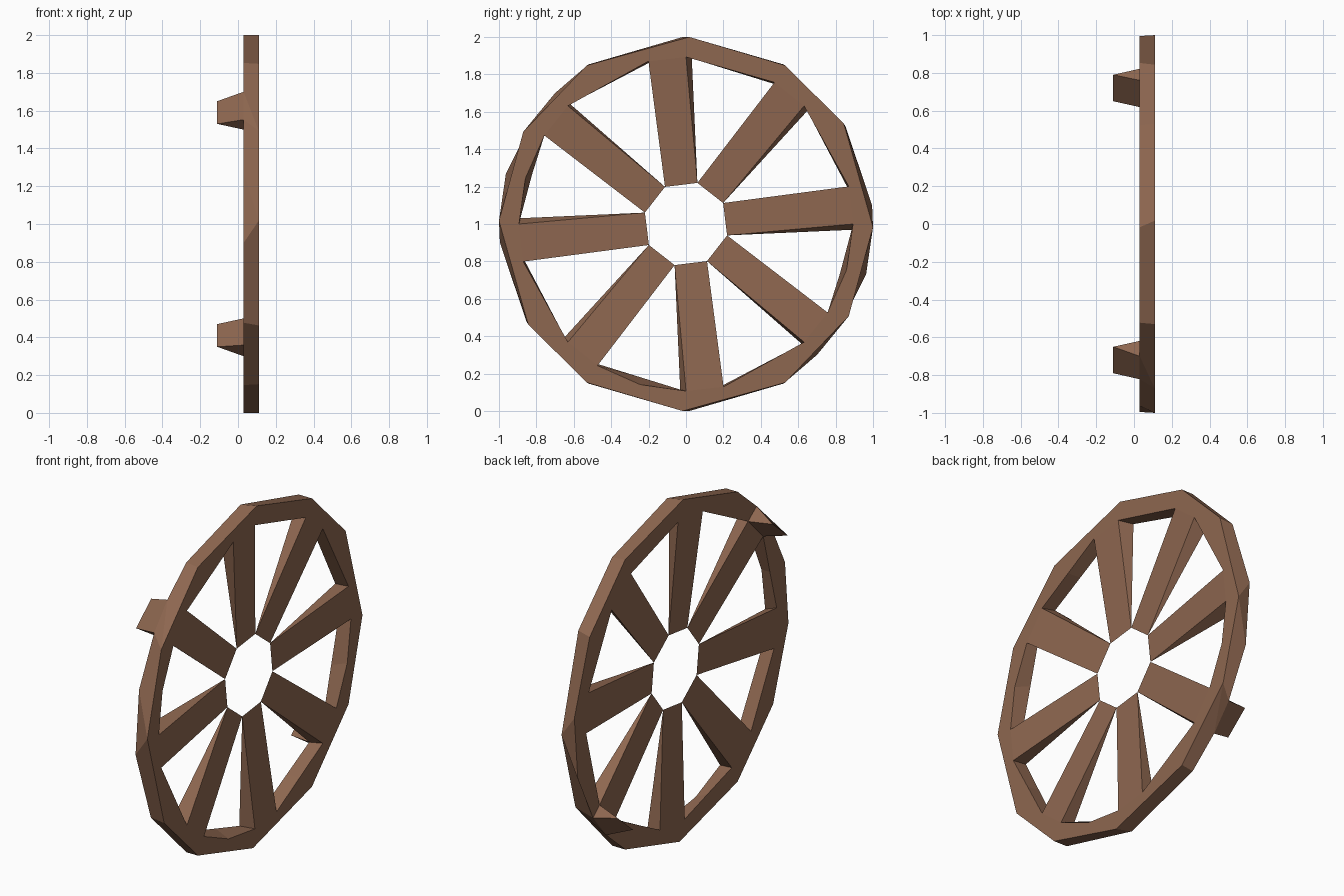
import bpy, bmesh, math
from mathutils import Vector

if "Cube" in bpy.data.objects:
    bpy.data.objects.remove(bpy.data.objects["Cube"])

XF, XB = 0.11, 0.03          # wheel face and wheel back
XM = (XF + XB) / 2           # spokes thin to an edge here
R_OUT, R_IN, R_HUB = 1.0, 0.893, 0.228

wood = bpy.data.materials.new("brown_wood")
wood.diffuse_color = (0.27, 0.135, 0.08, 1)
wood.use_nodes = True
wood.node_tree.nodes["Principled BSDF"].inputs["Base Color"].default_value = wood.diffuse_color


def polar(x, r, deg):
    a = math.radians(deg)
    return Vector((x, r * math.cos(a), 1 + r * math.sin(a)))


def finish(bm, name):
    bmesh.ops.recalc_face_normals(bm, faces=bm.faces)
    me = bpy.data.meshes.new(name)
    bm.to_mesh(me)
    bm.free()
    me.materials.append(wood)
    ob = bpy.data.objects.new(name, me)
    bpy.context.collection.objects.link(ob)
    return ob


def loop(bm, pts):
    vs = [bm.verts.new(p) for p in pts]
    for i in range(len(vs)):
        bm.edges.new((vs[i - 1], vs[i]))
    return vs


def back_corners(a):
    """Back corners of a spoke at the rim; the pegged spokes are not skewed."""
    if a % 180 == 135:
        return polar(XB, 0.891, a - 1), polar(XB, 0.91, a + 11.7)
    return polar(XB, 0.886, a - 2), polar(XB, 0.884, a + 13)


# Rim: outer outlines (half turn, then repeated); a doubled angle makes a triangle
half_front = [89, 58, 32.5, -1, -1, -29.5, -29.5, -58]
half_back = [91, 58.5, 31.5, 5.7, -15.7, -33.9, -45, -58.5]
outer_f = [polar(XF, R_OUT, a - t) for t in (0, 180) for a in half_front]
outer_b = [polar(XB, 0.99 if -46 < a < -33 else R_OUT, a - t)
           for t in (0, 180) for a in half_back]

# Inner outlines: two spoke corners and one middle point per gap
inner_f, inner_b = [], []
for k in range(8):
    a = 45 * k
    f0, f1 = polar(XF, R_IN, a + 13), polar(XF, R_IN, a + 45)
    b, b0 = back_corners(a)
    b1 = back_corners(a + 45)[0]
    mid = polar(XF, R_IN, a + 29) if a in (135, 225, 315) else (f0 + f1) / 2
    inner_f += [polar(XF, R_IN, a), f0, mid]
    inner_b += [b, b0, (b0 + b1) / 2]

bm = bmesh.new()
of, ob_, nf, nb = (loop(bm, p) for p in (outer_f, outer_b, inner_f, inner_b))
for i in range(len(of)):
    bm.faces.new((of[i - 1], of[i], ob_[i], ob_[i - 1]))
for i in range(len(nf)):
    if i % 3 != 1:           # leave the wall open where a spoke joins
        bm.faces.new((nf[i - 1], nf[i], nb[i], nb[i - 1]))
bmesh.ops.remove_doubles(bm, verts=bm.verts, dist=1e-5)
for x, n in ((XF, 1), (XB, -1)):
    edges = [e for e in bm.edges if all(abs(v.co.x - x) < 1e-4 for v in e.verts)]
    bmesh.ops.triangle_fill(bm, edges=edges, use_beauty=True, normal=(n, 0, 0))
finish(bm, "rim")

# Spokes: wedges from the rim down to a thin edge at the open hub
for k in range(8):
    a = 45 * k
    bm = bmesh.new()
    f0, f1, b0, b1, h0, h1 = [bm.verts.new(p) for p in (
        polar(XF, R_IN, a), polar(XF, R_IN, a + 13), *back_corners(a),
        polar(XM, R_HUB, a - 15.5), polar(XM, R_HUB, a + 29.5))]
    for face in ((f0, h0, h1, f1), (b0, b1, h1, h0), (f0, b0, h0), (f1, h1, b1)):
        bm.faces.new(face)
    finish(bm, f"spoke_{k + 1}")

# Pegs: two wedges growing from the back of the rim, half a turn apart
tip = [(-0.65, 0.65), (-0.79, 0.53)]
for t, s, name in ((0, 1, "upper_peg"), (180, -1, "lower_peg")):
    bm = bmesh.new()
    d, c = back_corners(135 + t)
    A, B, C, D = [bm.verts.new(p) for p in (
        polar(XB, 0.99, 135 + t), polar(XB, 0.99, 146.1 + t), c, d)]
    P, Q = [bm.verts.new((-0.11, s * y, 1 + s * z)) for y, z in tip]
    for face in ((A, P, Q, B), (C, Q, P, D), (A, D, P), (B, Q, C)):
        bm.faces.new(face)
    finish(bm, name)
